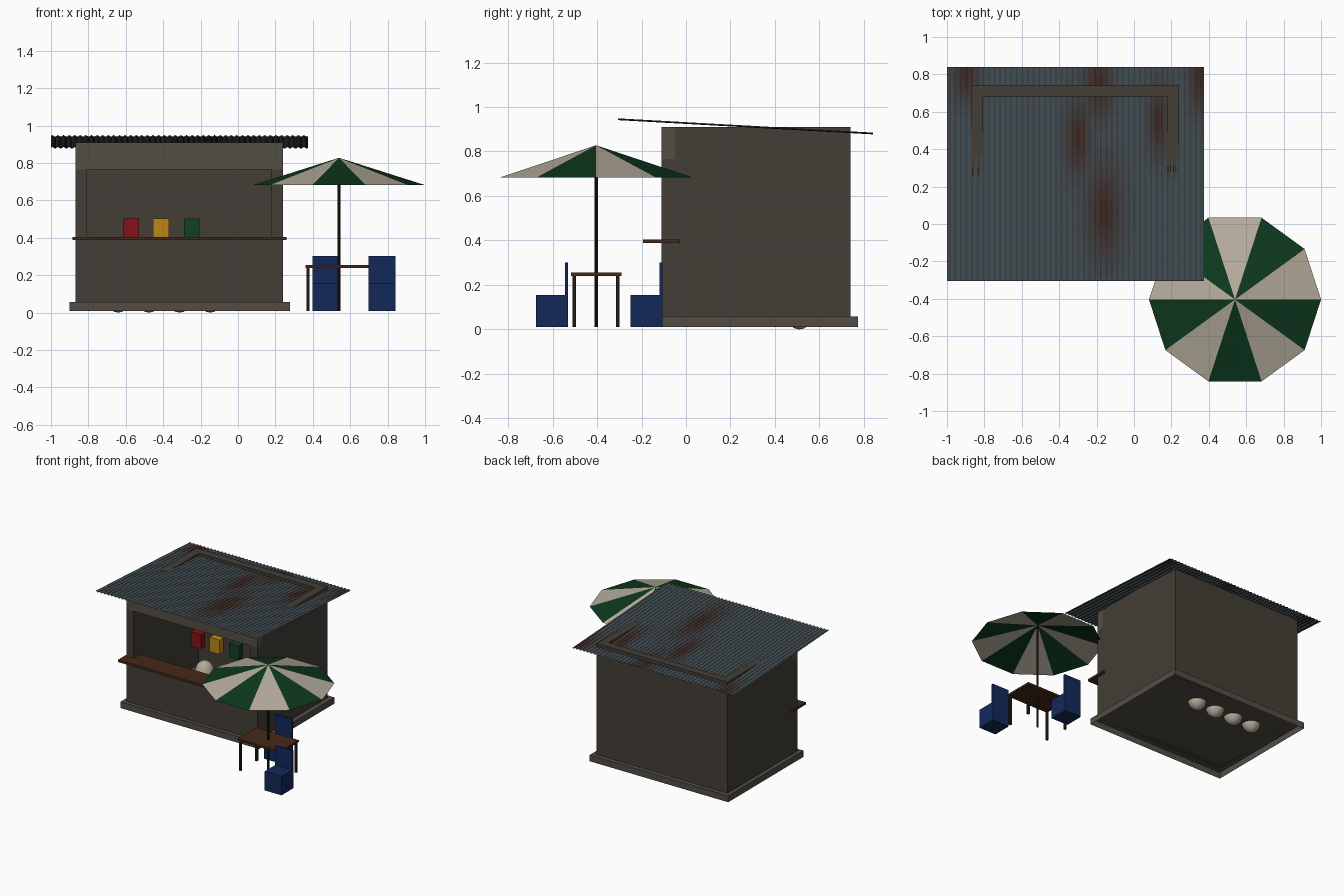
import bpy, bmesh
from math import sin, cos, pi, exp

if "Cube" in bpy.data.objects:
    bpy.data.objects.remove(bpy.data.objects["Cube"])

GROUND = 0.010


def material(name, r, g, b):
    m = bpy.data.materials.new(name)
    m.diffuse_color = (r, g, b, 1)
    m.use_nodes = True
    m.node_tree.nodes["Principled BSDF"].inputs["Base Color"].default_value = m.diffuse_color
    return m


WALL = material("plaster", 0.056, 0.048, 0.036)
LINTEL = material("sunlit_plaster", 0.085, 0.078, 0.056)
SLAB = material("concrete", 0.085, 0.075, 0.06)
WOOD = material("wood", 0.06, 0.022, 0.009)
DARK = material("dark_metal", 0.013, 0.010, 0.008)
NAVY = material("blue_plastic", 0.006, 0.022, 0.10)
GREEN = material("green_cloth", 0.004, 0.04, 0.013)
CREAM = material("cream_cloth", 0.46, 0.41, 0.33)
RED = material("red", 0.24, 0.006, 0.009)
YELLOW = material("yellow", 0.50, 0.25, 0.01)
BOX_GREEN = material("green", 0.006, 0.05, 0.018)
# Steel fading to rust in even steps
STEEL_RGB, RUST_RGB, LEVELS = (0.055, 0.075, 0.085), (0.05, 0.022, 0.015), 8
ROOF = [material("roof_%d" % k, *[a + (b - a) * k / (LEVELS - 1) for a, b in zip(STEEL_RGB, RUST_RGB)])
        for k in range(LEVELS)]


def finish(name, bm, *mats):
    me = bpy.data.meshes.new(name)
    bm.to_mesh(me)
    bm.free()
    for m in mats:
        me.materials.append(m)
    ob = bpy.data.objects.new(name, me)
    bpy.context.collection.objects.link(ob)
    return ob


def box(name, x, y, z, mat, open_bottom=False):
    """Box from (min, max) ranges on each axis."""
    bm = bmesh.new()
    bmesh.ops.create_cube(bm, size=1)
    for v in bm.verts:
        v.co = [(r[0] + r[1]) / 2 + c * (r[1] - r[0]) for c, r in zip(v.co, (x, y, z))]
    if open_bottom:
        bm.normal_update()
        bmesh.ops.delete(bm, geom=[f for f in bm.faces if f.normal.z < -0.5], context='FACES_ONLY')
    return finish(name, bm, mat)


# Kiosk shell on a plinth that is hollow underneath
X0, X1, Y0, Y1, T, TOP = -0.87, 0.241, -0.11, 0.74, 0.061, 0.911
box("floor_slab", (-0.90, 0.277), (-0.14, 0.773), (GROUND, 0.058), SLAB, open_bottom=True)
box("left_wall", (X0, X0 + T), (Y0 + T, Y1 - T), (0.058, TOP), WALL)
box("right_wall", (X1 - T, X1), (Y0 + T, Y1 - T), (0.058, TOP), WALL)
box("back_wall", (X0, X1), (Y1 - T, Y1), (0.058, TOP), WALL)
box("front_lower_wall", (X0, X1), (Y0, Y0 + T), (0.058, 0.392), WALL)
box("front_lintel", (X0, X1), (Y0, Y0 + T), (0.766, TOP), LINTEL)
for name, a in (("left", X0), ("right", X1 - T)):
    box(name + "_front_post", (a, a + T), (Y0, Y0 + T), (0.392, 0.766), WALL)
box("counter", (-0.884, 0.259), (-0.193, -0.028), (0.388, 0.405), WOOD)

# Corrugated sloping roof with rust patches
RX0, RX1, RY0, RY1, WAVES, STEPS, ROWS = -1.0, 0.375, -0.305, 0.84, 46, 8, 50
patches = [(-0.30, 0.46, 0.07, 0.22), (-0.16, 0.06, 0.10, 0.28), (-0.19, 0.75, 0.08, 0.2),
           (-0.90, 0.80, 0.07, 0.15), (0.13, 0.55, 0.06, 0.2), (0.35, 0.78, 0.06, 0.2)]
bm = bmesh.new()
n = WAVES * STEPS
grid = []
for j in range(ROWS + 1):
    t = j / ROWS
    grid.append([bm.verts.new((RX0 + (RX1 - RX0) * i / n, RY0 + (RY1 - RY0) * t,
                               0.945 - 0.064 * t + 0.004 * sin(2 * pi * i / STEPS)))
                 for i in range(n + 1)])
for j in range(ROWS):
    for i in range(n):
        f = bm.faces.new((grid[j][i], grid[j][i + 1], grid[j + 1][i + 1], grid[j + 1][i]))
        c = f.calc_center_median()
        w = max(exp(-((c.x - px) / rx) ** 2 - ((c.y - py) / ry) ** 2) for px, py, rx, ry in patches)
        f.material_index = round(w * (LEVELS - 1))
        f.smooth = True
finish("corrugated_roof", bm, *ROOF)

# Goods inside: coloured boxes and round sacks
for name, x, mat in (("red", -0.572, RED), ("yellow", -0.412, YELLOW), ("green", -0.247, BOX_GREEN)):
    box(name + "_goods_box", (x - 0.042, x + 0.042), (0.305, 0.355), (0.393, 0.503), mat)
for k in range(4):
    bm = bmesh.new()
    bmesh.ops.create_uvsphere(bm, u_segments=16, v_segments=10, radius=1)
    for v in bm.verts:
        v.co = (-0.64 + 0.164 * k + 0.072 * v.co.x, 0.51 + 0.072 * v.co.y, 0.098 + 0.098 * v.co.z)
    for f in bm.faces:
        f.smooth = True
    finish("sack_%d" % (k + 1), bm, CREAM)

# Parasol: ten flat panels in alternating colours, open underneath
CX, CY, R = 0.54, -0.404, 0.46
bm = bmesh.new()
tip = bm.verts.new((CX, CY, 0.828))
rim = [bm.verts.new((CX + R * cos(pi * k / 5), CY + R * sin(pi * k / 5), 0.682)) for k in range(10)]
for k in range(10):
    bm.faces.new((tip, rim[k], rim[(k + 1) % 10])).material_index = k % 2
finish("parasol_canopy", bm, CREAM, GREEN)

bm = bmesh.new()
bmesh.ops.create_cone(bm, cap_ends=True, segments=10, radius1=0.008, radius2=0.008, depth=0.812)
bmesh.ops.translate(bm, verts=bm.verts[:], vec=(CX, CY, GROUND + 0.406))
finish("parasol_pole", bm, DARK)

# Table
box("table_top", (CX - 0.18, CX + 0.18), (CY - 0.113, CY + 0.113), (0.24, 0.255), WOOD)
for sx in (-1, 1):
    for sy in (-1, 1):
        lx, ly = CX + sx * 0.167, CY + sy * 0.098
        box("table_leg", (lx - 0.008, lx + 0.008), (ly - 0.008, ly + 0.008), (GROUND, 0.24), DARK)

# Two chairs, each a solid seat block with a thin back
for name, x, y in (("front", 0.77, -0.675), ("rear", 0.47, -0.25)):
    box(name + "_chair_seat", (x - 0.072, x + 0.072), (y, y + 0.145), (GROUND, 0.155), NAVY)
    box(name + "_chair_back", (x - 0.072, x + 0.072), (y + 0.13, y + 0.145), (0.155, 0.302), NAVY)
